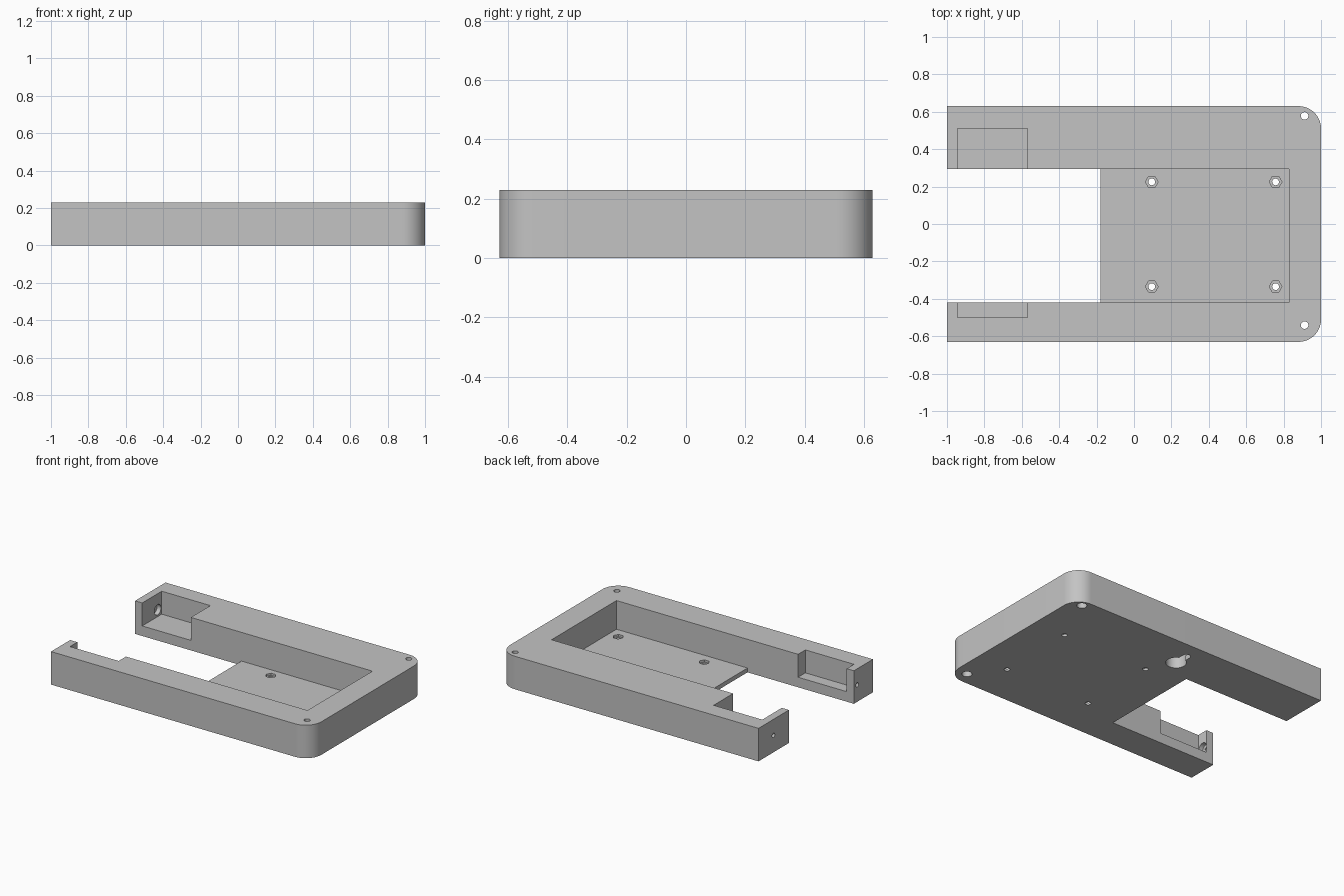
import bpy, bmesh, math

old = bpy.data.objects.get("Cube")
if old:
    bpy.data.objects.remove(old, do_unlink=True)

grey = bpy.data.materials.new("plain grey")
grey.use_nodes = True
colour = (0.55, 0.55, 0.55, 1)
grey.diffuse_color = colour
grey.node_tree.nodes["Principled BSDF"].inputs["Base Color"].default_value = colour


def prism(name, points, low, high, axis="z"):
    """Extrude a flat outline along an axis."""
    place = {"x": lambda a, b, c: (c, a, b),
             "y": lambda a, b, c: (a, c, b),
             "z": lambda a, b, c: (a, b, c)}[axis]
    bm = bmesh.new()
    rings = [[bm.verts.new(place(a, b, c)) for a, b in points] for c in (low, high)]
    bm.faces.new(rings[0])
    bm.faces.new(rings[1])
    n = len(points)
    for i in range(n):
        j = (i + 1) % n
        bm.faces.new((rings[0][i], rings[0][j], rings[1][j], rings[1][i]))
    bmesh.ops.recalc_face_normals(bm, faces=bm.faces)
    mesh = bpy.data.meshes.new(name)
    bm.to_mesh(mesh)
    bm.free()
    mesh.materials.append(grey)
    obj = bpy.data.objects.new(name, mesh)
    bpy.context.collection.objects.link(obj)
    return obj


def arc(cx, cy, r, start, end, steps):
    return [(cx + r * math.cos(math.radians(start + (end - start) * i / steps)),
             cy + r * math.sin(math.radians(start + (end - start) * i / steps)))
            for i in range(steps + 1)]


def ring(cx, cy, r, sides=32):
    return arc(cx, cy, r, 0, 360, sides)[:-1]


def rect(x0, x1, y0, y1):
    return [(x0, y0), (x1, y0), (x1, y1), (x0, y1)]


def slot(cx, y0, y1, r):
    return arc(cx, y1, r, 0, 180, 16) + [(cx - r, y0), (cx + r, y0)]


# Tray body: square at one end, rounded at the other
W, H, R = 0.63, 0.23, 0.12
outline = [(-1, -W)] + arc(1 - R, R - W, R, -90, 0, 16) + arc(1 - R, W - R, R, 0, 90, 16) + [(-1, W)]
body = prism("tray_body", outline, 0, H)


def cut(*args):
    """Subtract one prism from the body."""
    cutter = prism("cutter", *args)
    mod = body.modifiers.new("cut", "BOOLEAN")
    mod.operation = "DIFFERENCE"
    mod.solver = "EXACT"
    mod.object = cutter
    bpy.context.view_layer.objects.active = body
    bpy.ops.object.modifier_apply(modifier=mod.name)
    bpy.data.objects.remove(cutter, do_unlink=True)


# Main recess with thin floor, open right through between the arms
step = [(-1.2, -0.1), (-0.18, -0.1), (-0.18, 0.03), (0.83, 0.03), (0.83, 0.4), (-1.2, 0.4)]
cut(step, -0.42, 0.295, "y")

# Side pockets in the arms
cut(rect(-0.945, -0.57, 0.2, 0.51), 0.07, 0.4)
cut(rect(-0.945, -0.57, -0.5, -0.35), 0.07, 0.4)

# Screw holes through the arm ends, widened on the inside
for y in (0.465, -0.457):
    cut(ring(y, 0.118, 0.015), -1.1, -0.9, "x")
    cut(ring(y, 0.118, 0.036), -0.975, -0.9, "x")

# Floor holes with hexagonal nut seats
for x in (0.095, 0.757):
    for y in (0.225, -0.335):
        cut(ring(x, y, 0.018), -0.1, 0.1)
        cut(ring(x, y, 0.034, 6), 0.015, 0.1)

# Corner screw holes, widened underneath
for y in (0.578, -0.541):
    cut(ring(0.912, y, 0.02), -0.1, 0.4)
    cut(ring(0.912, y, 0.032), -0.1, 0.05)

# Hanging keyhole underneath, with a wider channel behind its slot
cut(ring(0, 0.41, 0.065), -0.1, 0.09)
cut(slot(0, 0.41, 0.51, 0.026), -0.1, 0.05)
cut(slot(0, 0.41, 0.51, 0.055), 0.035, 0.085)

# Smooth the round walls, keep the edges sharp
bpy.ops.object.select_all(action="DESELECT")
body.select_set(True)
bpy.context.view_layer.objects.active = body
bpy.ops.object.shade_smooth_by_angle(angle=math.radians(30))
